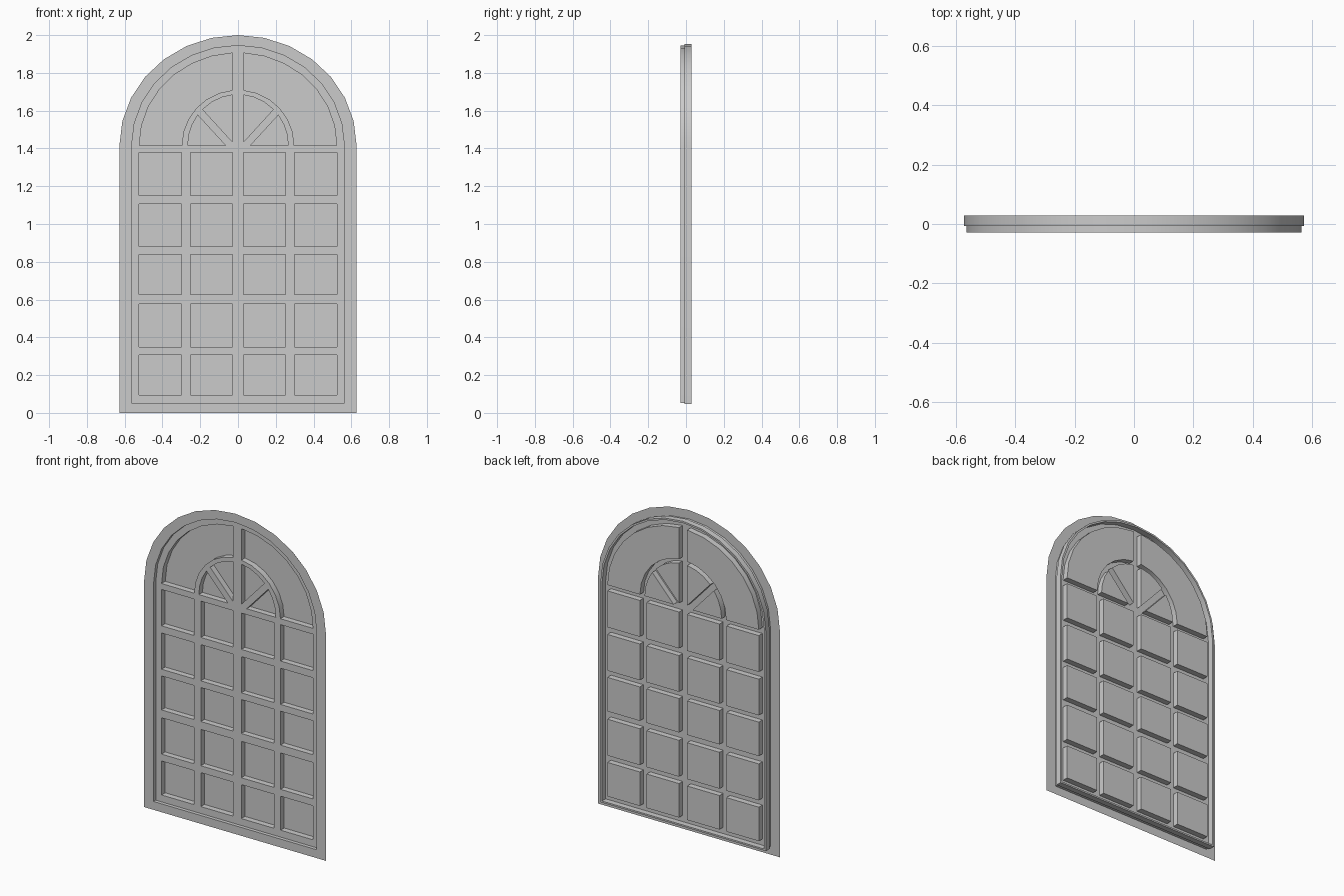
import bpy
import bmesh
from math import cos, sin, pi, acos
from mathutils import Vector

cube = bpy.data.objects.get("Cube")
if cube:
    bpy.data.objects.remove(cube, do_unlink=True)

FRONT, MIDDLE, BACK = -0.029, -0.007, 0.029   # depth layers
SPRING = 1.415                                # height where the arches start

grey = bpy.data.materials.new("plain grey")
grey.use_nodes = True
grey.diffuse_color = (0.6, 0.6, 0.6, 1)
bsdf = next(n for n in grey.node_tree.nodes if n.type == "BSDF_PRINCIPLED")
bsdf.inputs["Base Color"].default_value = grey.diffuse_color


def arc(a, b, start, end, steps):
    """Points of an elliptical arc above the spring line."""
    angles = [start + (end - start) * i / steps for i in range(steps + 1)]
    return [(a * cos(t), SPRING + b * sin(t)) for t in angles]


def arch(half_width, bottom, top):
    """Closed outline of a round-topped opening."""
    return [(-half_width, bottom), (half_width, bottom)] + arc(
        half_width, top - SPRING, 0, pi, 14)


def ring(bm, outline, y):
    return [bm.verts.new((x, y, z)) for x, z in outline]


def bridge(bm, first, second):
    n = len(first)
    for i in range(n):
        j = (i + 1) % n
        bm.faces.new((first[i], first[j], second[j], second[i]))


def finish(bm, name):
    mesh = bpy.data.meshes.new(name)
    bm.to_mesh(mesh)
    bm.free()
    mesh.materials.append(grey)
    obj = bpy.data.objects.new(name, mesh)
    bpy.context.collection.objects.link(obj)
    bpy.ops.object.select_all(action="DESELECT")
    obj.select_set(True)
    bpy.context.view_layer.objects.active = obj
    bpy.ops.object.shade_smooth_by_angle()


def loft(name, sections):
    """Skin a series of (outline, depth) sections."""
    bm = bmesh.new()
    rings = [ring(bm, outline, y) for outline, y in sections]
    for first, second in zip(rings, rings[1:]):
        bridge(bm, first, second)
    finish(bm, name)


# Flat border, its step inwards, and the thin rim behind it
outer = arch(0.628, 0, 2.0)
inner = arch(0.563, 0.052, 1.945)
rim_out = arch(0.572, 0.046, 1.952)
rim_in = arch(0.56, 0.056, 1.941)
loft("border", [(outer, FRONT), (inner, FRONT), (inner, MIDDLE)])
loft("back_rim", [(inner, MIDDLE), (rim_out, MIDDLE), (rim_out, BACK),
                  (rim_in, BACK), (rim_in, MIDDLE)])

# Pane outlines on one side: the square grid
bar = 0.028
panes = []
rows = [(0.095, 0.307), (0.35, 0.577), (0.626, 0.838), (0.88, 1.106), (1.151, 1.378)]
for x0, x1 in ((bar, 0.252), (0.299, 0.523)):
    for z0, z1 in rows:
        panes.append([(x0, z0), (x1, z0), (x1, z1), (x0, z1)])

# Large arched pane, then the two fan wedges
panes.append(arc(0.523, 0.491, 0, acos(bar / 0.523), 7)
             + arc(0.298, 0.295, acos(bar / 0.298), 0, 6))
panes.append([(0.065, SPRING)] + arc(0.266, 0.27, 0, 0.64, 3))
panes.append([(bar, SPRING + 0.018)] + arc(0.266, 0.27, 0.79, acos(bar / 0.266), 3))

# Other side
panes += [[(-x, z) for x, z in reversed(p)] for p in panes]

# Lattice: flat sheet with an opening for every pane
bm = bmesh.new()
edges = []
for outline in [inner] + panes:
    loop = ring(bm, outline, MIDDLE)
    edges += [bm.edges.new((loop[i - 1], loop[i])) for i in range(len(loop))]
bmesh.ops.triangle_fill(bm, edges=edges, use_beauty=True, normal=Vector((0, -1, 0)))
bmesh.ops.dissolve_limit(bm, angle_limit=0.01, verts=[], edges=bm.edges[:])
finish(bm, "lattice")

# Panes: shallow trays set back from the lattice
bm = bmesh.new()
for outline in panes:
    front = ring(bm, outline, MIDDLE)
    back = ring(bm, outline, BACK)
    bridge(bm, back, front)
    bm.faces.new(back)
finish(bm, "panes")
